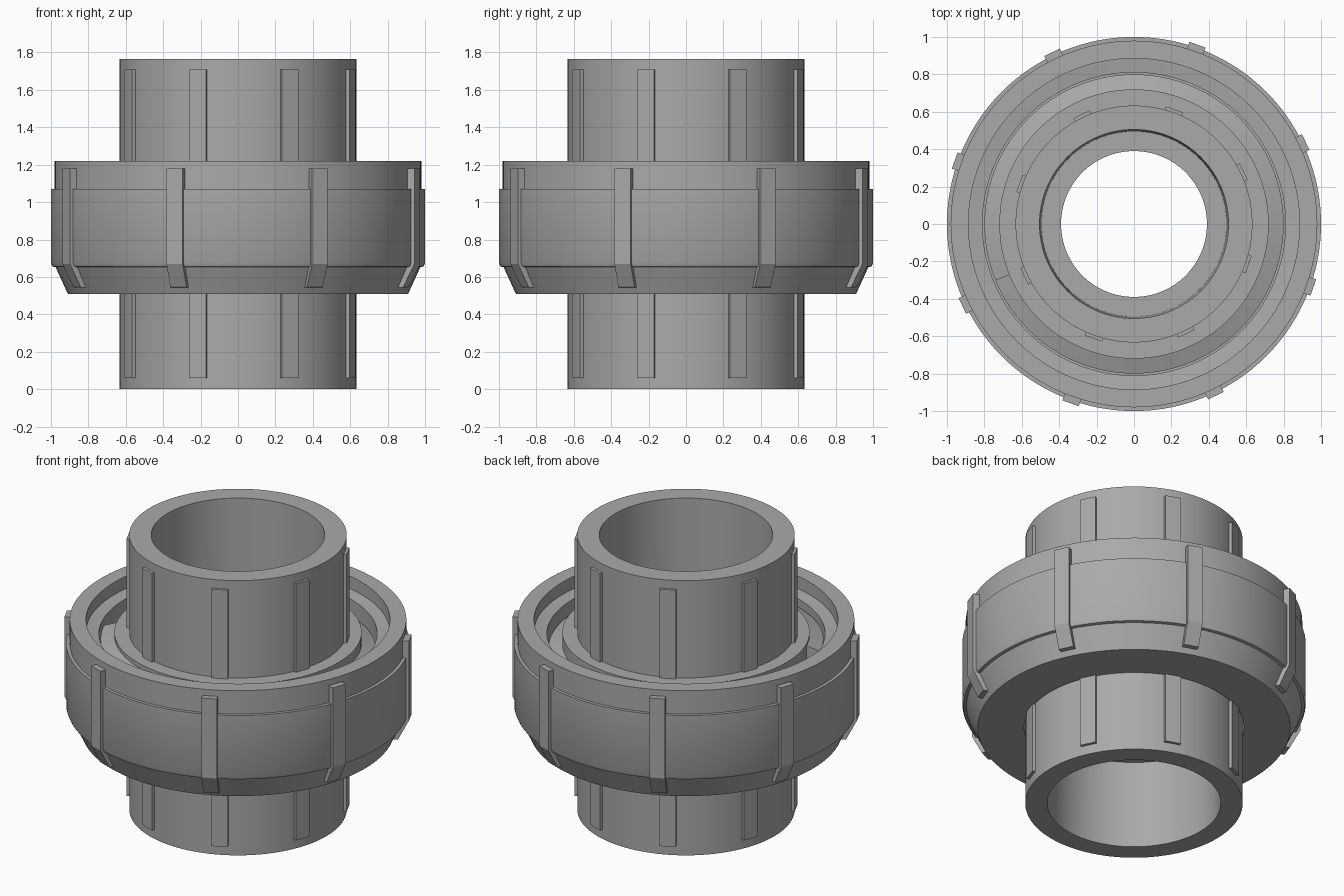
import bpy, bmesh, math
from math import cos, sin, pi, radians

cube = bpy.data.objects.get("Cube")
if cube:
    bpy.data.objects.remove(cube, do_unlink=True)

SEGMENTS = 128
RIB_START = radians(25.5)
RIB_COUNT = 8

grey = bpy.data.materials.new("mid_grey_plastic")
grey.use_nodes = True
colour = (0.40, 0.40, 0.40, 1)
grey.diffuse_color = colour
grey.node_tree.nodes["Principled BSDF"].inputs["Base Color"].default_value = colour


def finish(name, bm, smooth=True):
    bmesh.ops.recalc_face_normals(bm, faces=bm.faces)
    mesh = bpy.data.meshes.new(name)
    bm.to_mesh(mesh)
    bm.free()
    mesh.materials.append(grey)
    obj = bpy.data.objects.new(name, mesh)
    bpy.context.collection.objects.link(obj)
    if smooth:
        bpy.ops.object.select_all(action="DESELECT")
        obj.select_set(True)
        bpy.context.view_layer.objects.active = obj
        bpy.ops.object.shade_smooth_by_angle(angle=radians(30))
    return obj


def bridge(bm, a, b):
    for i in range(len(a)):
        j = (i + 1) % len(a)
        bm.faces.new((a[i], a[j], b[j], b[i]))


def lathe(name, profile):
    """Revolve a closed (radius, height) outline about z."""
    bm = bmesh.new()
    rings = []
    for k in range(SEGMENTS):
        a = 2 * pi * k / SEGMENTS
        rings.append([bm.verts.new((r * cos(a), r * sin(a), z)) for r, z in profile])
    for k in range(SEGMENTS):
        bridge(bm, rings[k], rings[(k + 1) % SEGMENTS])
    return finish(name, bm)


def ribs(name, outline, width):
    """Extrude a (radius, height) outline sideways, repeated round the axis."""
    bm = bmesh.new()
    for k in range(RIB_COUNT):
        a = RIB_START + 2 * pi * k / RIB_COUNT
        sides = []
        for t in (-width / 2, width / 2):
            sides.append([bm.verts.new((r * cos(a) - t * sin(a),
                                        r * sin(a) + t * cos(a), z))
                          for r, z in outline])
            bm.faces.new(sides[-1])
        bridge(bm, *sides)
    return finish(name, bm, smooth=False)


def helix_thread(name, outline, start, turns, top, pitch):
    """Sweep a thread section down a helix, with closed ends."""
    bm = bmesh.new()
    steps = int(turns * SEGMENTS)
    rings = []
    for k in range(steps + 1):
        a = start + 2 * pi * k / SEGMENTS
        drop = top - pitch * k / SEGMENTS
        rings.append([bm.verts.new((r * cos(a), r * sin(a), z + drop)) for r, z in outline])
    for a, b in zip(rings, rings[1:]):
        bridge(bm, a, b)
    bm.faces.new(rings[0])
    bm.faces.new(rings[-1])
    return finish(name, bm)


# Lower pipe end with its hidden flange, and a stepped socket
lathe("lower_pipe", [
    (0.505, 0), (0.633, 0), (0.633, 0.62), (0.72, 0.62), (0.72, 0.80),
    (0.39, 0.80), (0.39, 0.56), (0.495, 0.56)])

# Upper pipe end with its threaded collar
lathe("upper_pipe", [
    (0.505, 1.765), (0.633, 1.765), (0.633, 1.14), (0.72, 1.14), (0.72, 0.80),
    (0.39, 0.80), (0.39, 1.205), (0.495, 1.205)])

# Thread on the collar
helix_thread("collar_thread",
             [(0.71, -0.05), (0.71, 0.05), (0.80, 0.02), (0.80, -0.02)],
             radians(202), 2, 1.08, 0.11)

# Union nut with stepped rim, tapered foot and inner ledge
lathe("union_nut", [
    (0.64, 0.51), (0.91, 0.51), (0.975, 0.652), (0.992, 0.656), (1.0, 0.675),
    (1.0, 1.07), (0.98, 1.07), (0.98, 1.22), (0.885, 1.22), (0.885, 1.14),
    (0.81, 1.13), (0.81, 0.62), (0.64, 0.62)])

# Grip ribs on both pipe ends and on the nut
ribs("lower_pipe_ribs", [(0.61, 0.06), (0.65, 0.06), (0.65, 0.52), (0.61, 0.52)], 0.097)
ribs("upper_pipe_ribs", [(0.61, 1.14), (0.65, 1.14), (0.65, 1.71), (0.61, 1.71)], 0.097)
ribs("nut_ribs", [
    (0.88, 0.54), (0.953, 0.545), (1.017, 0.67), (1.017, 1.18),
    (0.95, 1.18), (0.95, 0.70)], 0.092)
